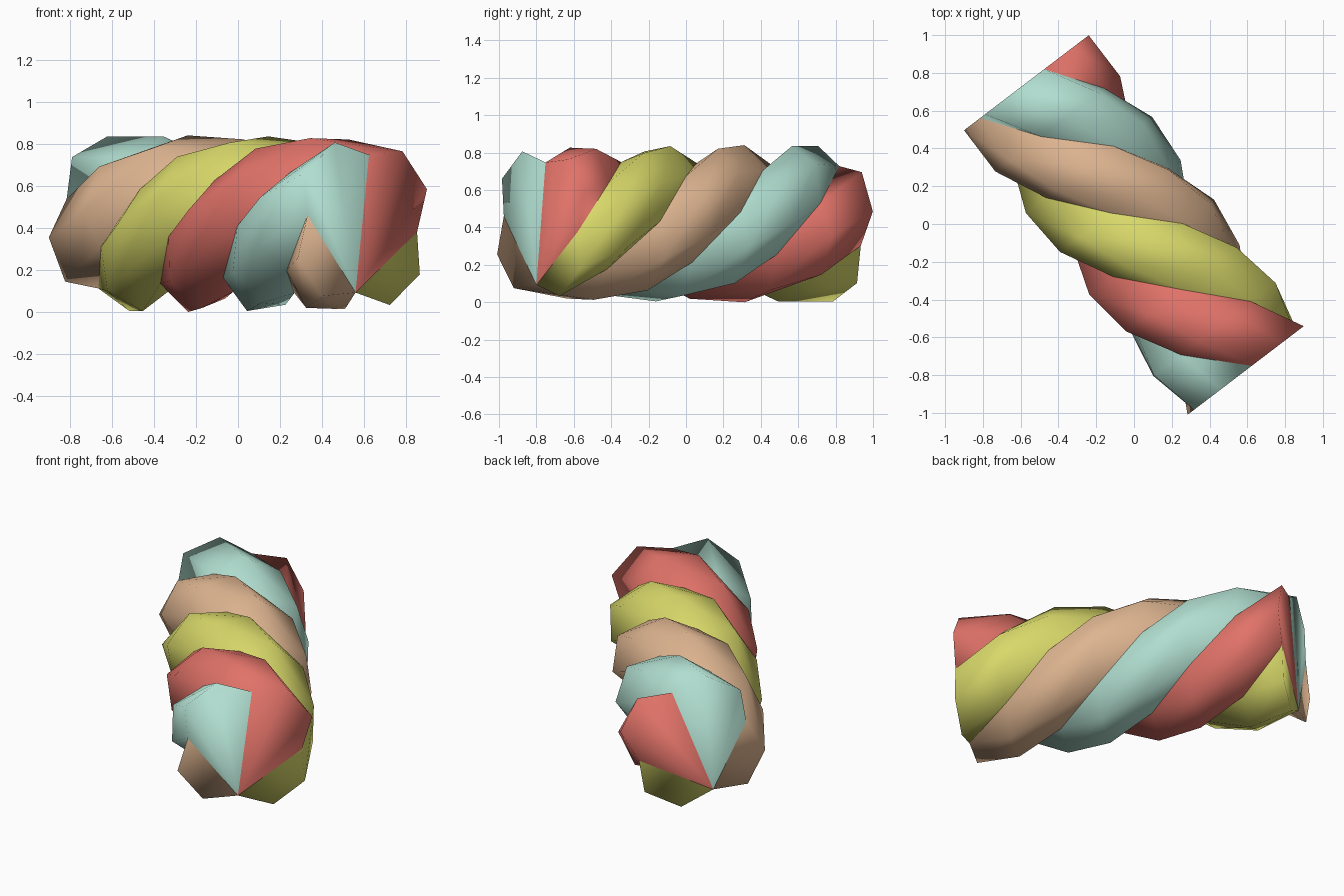
import bpy, math
from mathutils import Vector

if "Cube" in bpy.data.objects:
    bpy.data.objects.remove(bpy.data.objects["Cube"])

# Overall dimensions of the twisted four-strand roll
AXIS = Vector((-0.606, 0.795, 0)).normalized()   # front end to back end
SIDE = Vector((0.795, 0.606, 0)).normalized()
UP = Vector((0, 0, 1))
FRONT, BACK = -0.975, 0.94
MID_Z = 0.42
RINGS = 7
START, TWIST = -7.0, 346.0
LOBE = [(0, 0.33), (30, 0.42), (62, 0.42), (90, 0.33)]  # angle, radius of one strand


def point(ring, angle, radius):
    t = ring / RINGS
    a = math.radians(START + angle + TWIST * t)
    return (AXIS * (FRONT + (BACK - FRONT) * t) + SIDE * (radius * math.cos(a))
            + UP * (MID_Z + radius * math.sin(a)))


def strand(name, index, colour):
    n = len(LOBE)
    verts = [point(r, 90 * index + a, rad) for r in range(RINGS + 1) for a, rad in LOBE]
    # outer surface, split along the short diagonal so the strand stays full
    faces = []
    for r in range(RINGS):
        for i in range(n - 1):
            p = r * n + i
            faces += [(p, p + n, p + 1), (p + 1, p + n, p + n + 1)]
    # end caps fan out from the groove between the tan and yellow strands
    for r in (0, RINGS):
        base = r * n
        if index == 3:
            hub = base
        elif index == 2:
            hub = base + n - 1
        else:
            hub = len(verts)
            verts.append(point(r, 270, 0.33))
        for i in range(n - 1):
            tri = (hub, base + i, base + i + 1)
            if len(set(tri)) == 3:
                faces.append(tri if r == 0 else tri[::-1])
    mesh = bpy.data.meshes.new(name)
    mesh.from_pydata(verts, [], faces)
    mesh.polygons.foreach_set("use_smooth", [True] * len(faces))
    mat = bpy.data.materials.new(name.split("_")[0])
    mat.diffuse_color = (*colour, 1)
    mat.use_nodes = True
    mat.node_tree.nodes["Principled BSDF"].inputs["Base Color"].default_value = mat.diffuse_color
    mesh.materials.append(mat)
    mesh.update()
    bpy.context.collection.objects.link(bpy.data.objects.new(name, mesh))


# Four strands in order around the axis
strand("red_strand", 0, (0.75, 0.17, 0.14))
strand("teal_strand", 1, (0.44, 0.73, 0.63))
strand("tan_strand", 2, (0.73, 0.46, 0.28))
strand("yellow_strand", 3, (0.69, 0.69, 0.145))
